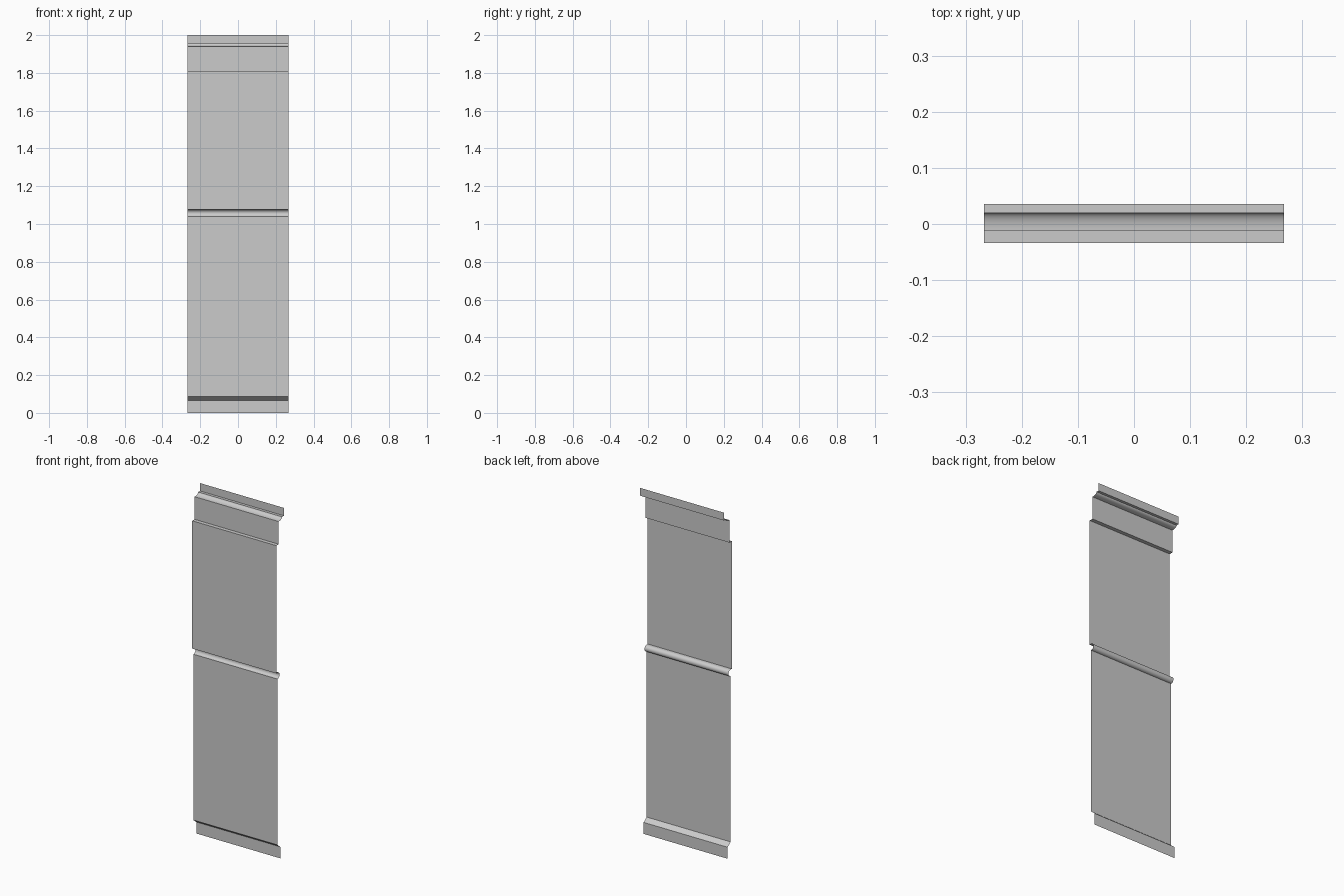
import bpy, bmesh
from math import sin, cos, pi

if "Cube" in bpy.data.objects:
    bpy.data.objects.remove(bpy.data.objects["Cube"])

HALF_WIDTH = 0.267


def arc(cy, cz, ry, rz, start, end, steps):
    """Points (y, z) along an elliptical arc."""
    angles = [start + (end - start) * i / steps for i in range(steps + 1)]
    return [(cy + ry * cos(a), cz + rz * sin(a)) for a in angles]


# Side profile of the folded sheet, from the bottom edge up
profile = [(0.003, 0.0), (0.003, 0.066)]                        # bottom flange
profile += [(-0.023, 0.087)]                                   # sloped step, lower panel
profile += arc(-0.023, 1.058, 0.0185, 0.0185, -pi/2, pi/2, 14)  # rounded middle groove
profile += [(-0.034, 1.0765), (-0.034, 1.81)]                  # upper panel
profile += [(-0.012, 1.81)]                                    # set-back strip
profile += arc(-0.012, 1.955, 0.032, 0.015, -pi/2, 0, 10)       # top cove
profile += [(0.036, 1.955), (0.036, 2.0)]                      # ledge and top flange

# Sweep the profile sideways as a single sheet
bm = bmesh.new()
left, right = ([bm.verts.new((x, y, z)) for y, z in profile]
               for x in (-HALF_WIDTH, HALF_WIDTH))
for i in range(len(profile) - 1):
    bm.faces.new((left[i], right[i], right[i + 1], left[i + 1]))
mesh = bpy.data.meshes.new("folded_panel")
bm.to_mesh(mesh)
bm.free()

panel = bpy.data.objects.new("folded_panel", mesh)
bpy.context.collection.objects.link(panel)
bpy.context.view_layer.objects.active = panel
panel.select_set(True)
bpy.ops.object.shade_smooth_by_angle(angle=pi / 6)
